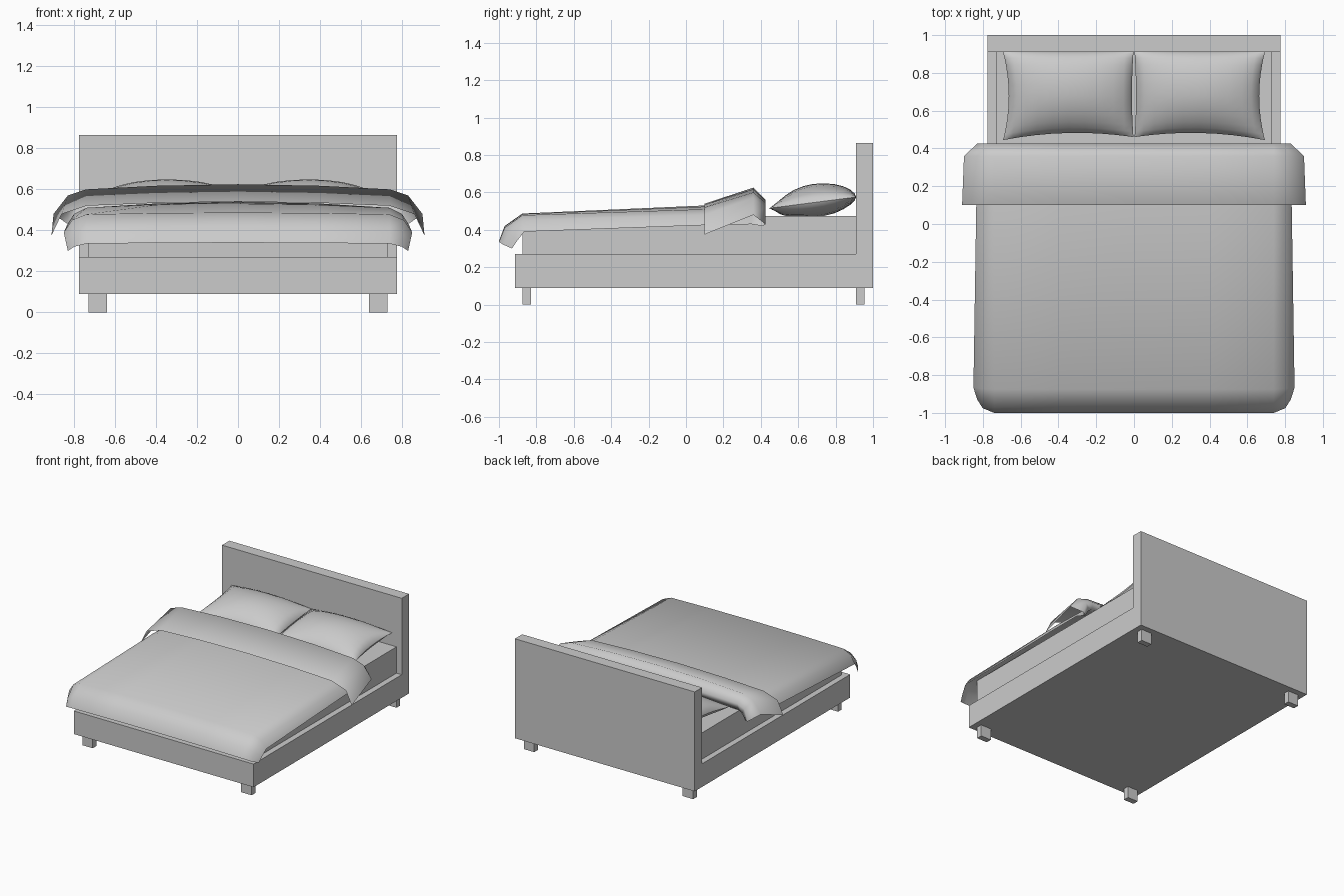
import bpy
import math

cube = bpy.data.objects.get("Cube")
if cube:
    bpy.data.objects.remove(cube, do_unlink=True)

# Single plain material
grey = bpy.data.materials.new("light_grey")
grey.use_nodes = True
colour = (0.6, 0.6, 0.6, 1)
grey.diffuse_color = colour
grey.node_tree.nodes["Principled BSDF"].inputs["Base Color"].default_value = colour


def make_object(name, verts, faces, smooth=False):
    mesh = bpy.data.meshes.new(name)
    mesh.from_pydata(verts, [], faces)
    mesh.materials.append(grey)
    for poly in mesh.polygons:
        poly.use_smooth = smooth
    mesh.update()
    obj = bpy.data.objects.new(name, mesh)
    bpy.context.collection.objects.link(obj)
    return obj


def box(name, x0, x1, y0, y1, z0, z1):
    verts = [(x, y, z) for z in (z0, z1) for y in (y0, y1) for x in (x0, x1)]
    faces = [(0, 2, 3, 1), (4, 5, 7, 6), (0, 1, 5, 4),
             (2, 6, 7, 3), (0, 4, 6, 2), (1, 3, 7, 5)]
    return make_object(name, verts, faces)


def grid_faces(rows, cols):
    return [(r * cols + c, r * cols + c + 1, (r + 1) * cols + c + 1, (r + 1) * cols + c)
            for r in range(rows - 1) for c in range(cols - 1)]


# Frame and headboard: one L-shaped side profile extruded across the width
profile = [(-0.915, 0.09), (1, 0.09), (1, 0.865), (0.91, 0.865), (0.91, 0.27), (-0.915, 0.27)]
half_width = 0.775
count = len(profile)
verts = [(x, y, z) for x in (half_width, -half_width) for y, z in profile]
sides = [(i, i + count, (i + 1) % count + count, (i + 1) % count) for i in range(count)]
caps = [tuple(range(count)), tuple(reversed(range(count, count * 2)))]
make_object("frame_and_headboard", verts, sides + caps)

# Feet
for side, sign in (("left", 1), ("right", -1)):
    x0, x1 = sorted((sign * 0.64, sign * 0.73))
    box("front_foot_" + side, x0, x1, -0.875, -0.83, 0, 0.09)
    box("back_foot_" + side, x0, x1, 0.91, 0.955, 0, 0.09)

# Mattress
box("mattress", -0.73, 0.73, -0.875, 0.91, 0.27, 0.475)

# Blanket: half sections (y, centre z, shoulder z, middle x z, hem x z, corner pull-back),
# running from the front hem to the head end, then folded back over itself
sections = [
    (-1, 0.34, 0.335, 0.80, 0.32, 0.83, 0.30, 0.07),
    (-0.97, 0.42, 0.41, 0.805, 0.38, 0.84, 0.345, 0.07),
    (-0.875, 0.487, 0.478, 0.81, 0.45, 0.85, 0.39, 0.01),
    (0.1, 0.53, 0.51, 0.80, 0.48, 0.835, 0.425, 0),
    (0.35, 0.54, 0.51, 0.79, 0.48, 0.83, 0.43, 0),
    (0.41, 0.50, 0.49, 0.77, 0.47, 0.80, 0.42, 0),
    (0.425, 0.56, 0.545, 0.80, 0.52, 0.83, 0.43, 0),
    (0.36, 0.625, 0.60, 0.83, 0.57, 0.90, 0.48, 0),
    (0.1, 0.54, 0.52, 0.86, 0.48, 0.91, 0.375, 0),
]
verts = []
for y, zc, zs, xm, zm, xh, zh, pull in sections:
    half = [(0.4, y, zc * 0.7 + zs * 0.3), (0.74, y, zs),
            (xm, y + pull * 0.35, zm), (xh, y + pull, zh)]
    verts += [(-x, b, z) for x, b, z in reversed(half)] + [(0, y, zc)] + half
make_object("blanket", verts, grid_faces(len(sections), 9), smooth=True)


# Pillows: pinched rectangular outline with domed top and flattened underside
def pillow(name, sign):
    n = 12
    verts, faces = [], []
    for dome in (0.1, -0.085):
        for j in range(n + 1):
            for i in range(n + 1):
                u = math.sin((i / n - 0.5) * math.pi)
                v = math.sin((j / n - 0.5) * math.pi)
                pinch = 0.03 if u * sign > 0 else 0.008
                x = sign * 0.348 + u * (0.345 - pinch * (1 - v * v))
                y = 0.677 + v * 0.233
                if v < 0:
                    y -= v * (0.03 * (1 - u * u) + 0.008 * (1 - u * sign))
                seam = 0.515 + 0.03 * (v + 1)
                bulge = math.sqrt(max(0, 1 - u * u)) * max(0, 1 - v * v) ** 0.6
                verts.append((x, y, max(seam + dome * bulge, 0.474)))
    top = grid_faces(n + 1, n + 1)
    offset = (n + 1) ** 2
    faces = top + [tuple(k + offset for k in reversed(f)) for f in top]
    make_object(name, verts, faces, smooth=True)


pillow("pillow_left", 1)
pillow("pillow_right", -1)
